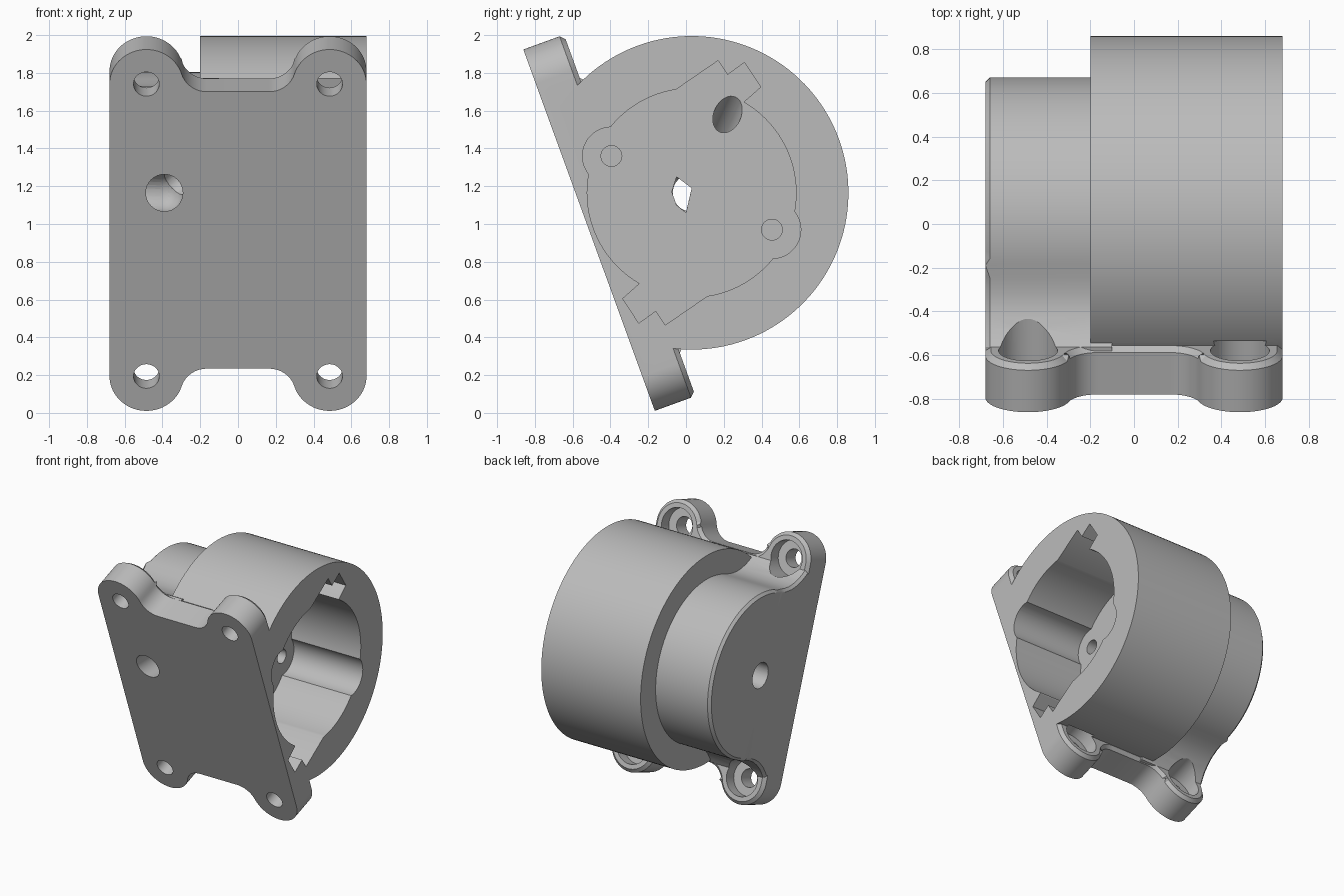
import bpy, bmesh
from math import sin, cos, pi, radians, acos, atan2, sqrt
from mathutils import Matrix, Vector

if "Cube" in bpy.data.objects:
    bpy.data.objects.remove(bpy.data.objects["Cube"])

grey = bpy.data.materials.new("plain grey")
grey.use_nodes = True
colour = (0.5, 0.5, 0.5, 1)
grey.diffuse_color = colour
grey.node_tree.nodes["Principled BSDF"].inputs["Base Color"].default_value = colour

# Frames: barrel axis along x, whole housing leaning back 20 degrees
PLACE = Matrix.Translation((0, 0.03, 1.165))
LEAN = PLACE @ Matrix.Rotation(radians(20), 4, 'X')
ALONG_X = Matrix(((0, 0, 1, 0), (1, 0, 0, 0), (0, 1, 0, 0), (0, 0, 0, 1)))
ALONG_Y = Matrix(((1, 0, 0, 0), (0, 0, 1, 0), (0, 1, 0, 0), (0, 0, 0, 1)))
FRONT, BACK = -0.578, -0.349


def arc(cx, cy, r, start, end, n):
    return [(cx + r * cos(start + (end - start) * i / n),
             cy + r * sin(start + (end - start) * i / n)) for i in range(n + 1)]


def circle(cx, cy, r, n=48):
    return arc(cx, cy, r, 0, 2 * pi, n)[:-1]


def prism(name, points, low, high, frame, chamfer=0, chamfer_low=False):
    bm = bmesh.new()
    base = bm.faces.new([bm.verts.new((p, q, low)) for p, q in points])
    out = bmesh.ops.extrude_face_region(bm, geom=[base])["geom"]
    top_verts = [v for v in out if isinstance(v, bmesh.types.BMVert)]
    top = [f for f in out if isinstance(f, bmesh.types.BMFace)][0]
    for v in top_verts:
        v.co.z = high
    if chamfer:
        cap = base if chamfer_low else top
        bmesh.ops.bevel(bm, geom=list(cap.edges), offset=chamfer, segments=1,
                        affect='EDGES', clamp_overlap=False)
    bm.transform(frame)
    bmesh.ops.recalc_face_normals(bm, faces=bm.faces)
    return make_object(name, bm)


def make_object(name, bm):
    mesh = bpy.data.meshes.new(name)
    bm.to_mesh(mesh)
    bm.free()
    mesh.materials.append(grey)
    ob = bpy.data.objects.new(name, mesh)
    bpy.context.collection.objects.link(ob)
    return ob


def rod(name, start, end, r):
    start, end = Vector(start), Vector(end)
    frame = Matrix.Translation(start) @ (end - start).to_track_quat('Z', 'Y').to_matrix().to_4x4()
    return prism(name, circle(0, 0, r, 32), 0, (end - start).length, PLACE @ frame)


def combine(target, tool, operation):
    tool.hide_render = True
    mod = target.modifiers.new("join", 'BOOLEAN')
    mod.operation, mod.solver, mod.object = operation, 'EXACT', tool
    bpy.context.view_layer.objects.active = target
    bpy.ops.object.modifier_apply(modifier=mod.name)
    bpy.data.objects.remove(tool)


# Mounting plate with four rounded ears
EAR_X, EAR_V, EAR_R, FIL = 0.485, 0.823, 0.195, 0.14
EDGE = 0.78
rise = EDGE + FIL - EAR_V
run = sqrt((EAR_R + FIL) ** 2 - rise ** 2)
meet = atan2(-rise, run)
quarter = (arc(EAR_X - run, EDGE + FIL, FIL, -pi / 2, meet, 10)
           + arc(EAR_X, EAR_V, EAR_R, pi + meet, 0, 28)[1:])
half = quarter + [(x, -v) for x, v in reversed(quarter)]
outline = half + [(-x, -v) for x, v in half]
housing = prism("motor_housing", outline, FRONT, BACK, LEAN @ ALONG_Y, 0.025)

# Large barrel
sweep = acos(-0.5 / 0.83)
combine(housing, prism("large_barrel", arc(0, 0, 0.83, -sweep, sweep, 96),
                       -0.2, 0.68, LEAN @ ALONG_X), 'UNION')

# Small barrel flaring into the plate
flare = [(-0.06, 0.64), (-0.12, 0.645), (-0.18, 0.658), (-0.23, 0.68),
         (-0.28, 0.71), (-0.32, 0.745), (BACK, 0.775), (-0.5, 0.775)]
small = (arc(0, 0, 0.64, -pi / 2, pi / 2, 64) + flare
         + [(w, -v) for w, v in reversed(flare)])
combine(housing, prism("small_barrel", small, -0.68, -0.1, LEAN @ ALONG_X, 0.02, True), 'UNION')

# Screw holes and counterbores in the ears
for sx, reach in ((-1, -0.1), (1, -0.325)):
    for sv in (-1, 1):
        x, v = sx * EAR_X, sv * EAR_V
        for r, low, high in ((0.068, -0.7, -0.4), (0.135, -0.448, reach)):
            combine(housing, prism("ear_hole", circle(x, v, r), low, high, LEAN @ ALONG_Y), 'DIFFERENCE')

# Keyed cavity open to the left side
FLOOR = 0.07
key = [(0, 0), (-0.1, 0.535), (0.14, 0.70), (0.19, 0.625), (0.28, 0.69), (0.365, 0.56), (0.28, 0.485)]
cavity = prism("cavity", circle(0, 0, 0.553, 96), FLOOR, 0.8, PLACE @ ALONG_X)
for s in (1, -1):
    combine(cavity, prism("key_slot", [(s * y, s * z) for y, z in key], FLOOR, 0.8, PLACE @ ALONG_X), 'UNION')
    combine(cavity, prism("lobe", circle(s * 0.425, s * -0.195, 0.153), FLOOR, 0.8, PLACE @ ALONG_X), 'UNION')
combine(housing, cavity, 'DIFFERENCE')

# Cable passages meeting on the barrel axis, and blind screw holes
HUB = (-0.39, 0, 0)
passages = [rod("side_passage", (-0.8, 0, 0), (-0.37, 0, 0), 0.1),
            rod("front_passage", (-0.39, -0.9, 0), (-0.39, 0.02, 0), 0.098)]
bm = bmesh.new()
bmesh.ops.create_uvsphere(bm, u_segments=32, v_segments=16, radius=0.102,
                          matrix=PLACE @ Matrix.Translation(HUB))
passages.append(make_object("hub", bm))
for s in (1, -1):
    passages.append(rod("slanted_passage", HUB, (0.16, s * 0.227, s * 0.496), 0.072))
    passages.append(rod("blind_hole", (-0.12, s * 0.425, s * -0.195), (0.2, s * 0.425, s * -0.195), 0.055))
window = [(-0.08, 0.085), (0, 0.025), (-0.03, -0.105), (-0.08, -0.065), (-0.105, 0.005)]
passages.append(prism("floor_window", window, -0.42, 0.2, PLACE @ ALONG_X))
for tool in passages:
    combine(housing, tool, 'DIFFERENCE')

bpy.ops.object.select_all(action='DESELECT')
housing.select_set(True)
bpy.context.view_layer.objects.active = housing
bpy.ops.object.shade_smooth_by_angle(angle=radians(30))
